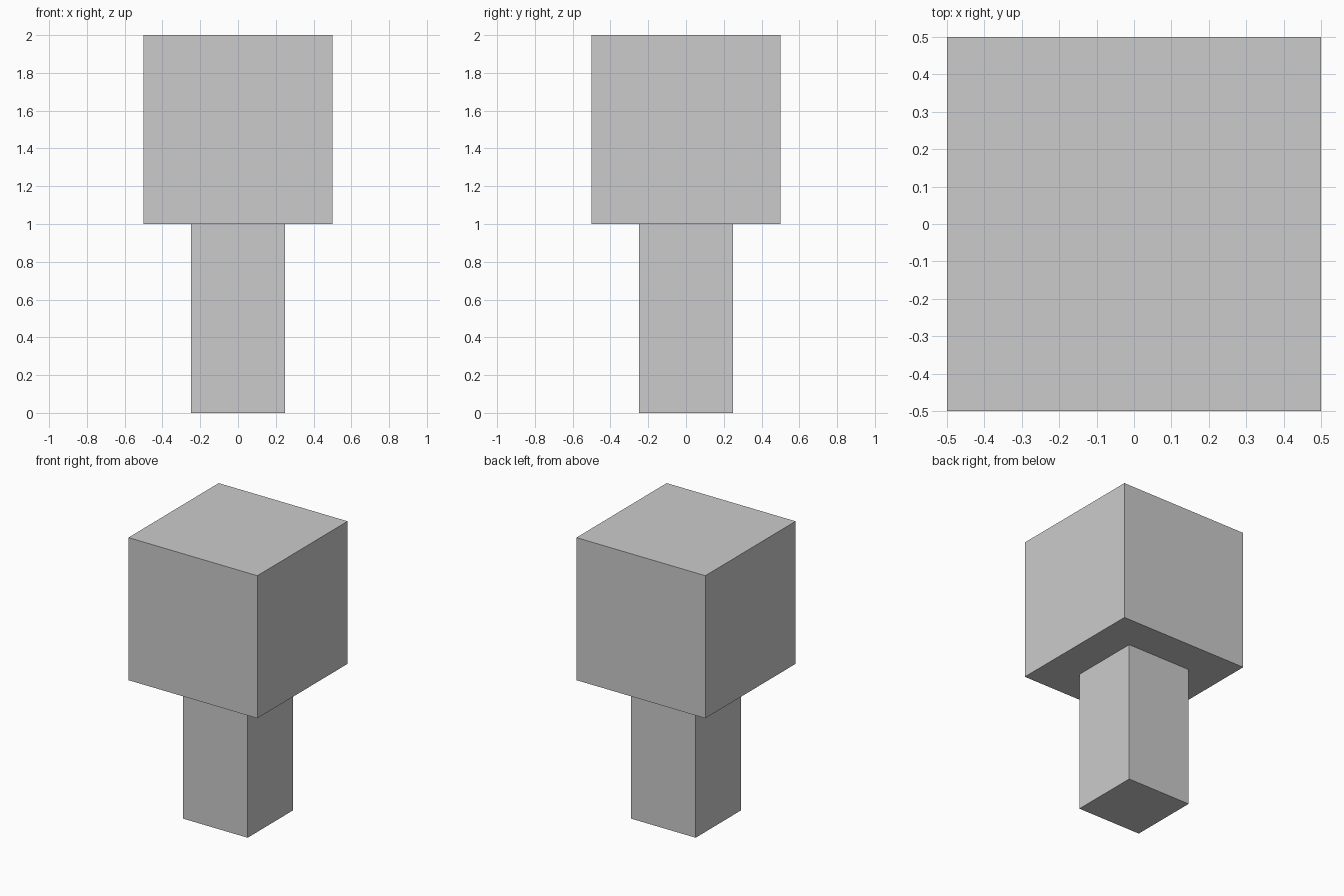
import bpy

if "Cube" in bpy.data.objects:
    bpy.data.objects.remove(bpy.data.objects["Cube"])


def box(name, size, z_bottom):
    """Flat-sided box centred on the z axis, resting at z_bottom."""
    bpy.ops.mesh.primitive_cube_add(size=1, location=(0, 0, z_bottom + size[2] / 2))
    obj = bpy.context.object
    obj.name = name
    obj.scale = size
    bpy.ops.object.transform_apply(location=False, rotation=False, scale=True)
    return obj


# Square post standing on the ground
box("post", (0.5, 0.5, 1.0), 0.0)

# Cube block resting on the post
box("top_block", (1.0, 1.0, 1.0), 1.0)
